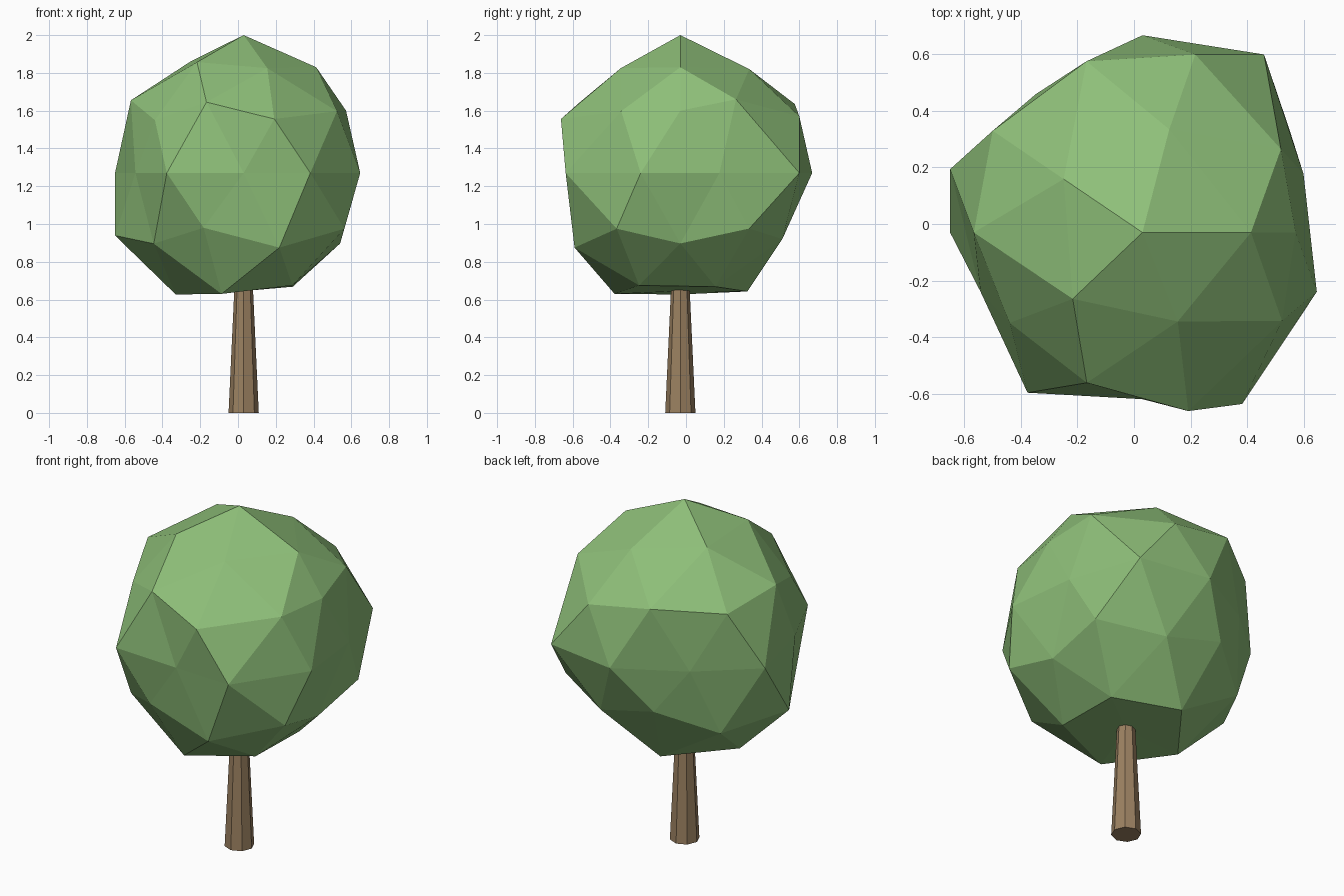
import bpy
from mathutils import Vector

CENTRE = Vector((0.03, -0.03, 1.27))


def finish(obj, name, color):
    obj.name = name
    mat = bpy.data.materials.new(name + "_material")
    mat.diffuse_color = (*color, 1)
    obj.data.materials.append(mat)


# Trunk: tapered octagonal post, its top buried in the crown
bpy.ops.mesh.primitive_cone_add(vertices=8, radius1=0.08, radius2=0.045,
                                depth=0.75, location=(CENTRE.x, CENTRE.y, 0.375))
finish(bpy.context.object, "trunk", (0.33, 0.22, 0.12))

# Crown: irregular icosphere, shaped ring by ring from top to bottom
tips = [(0.03, -0.03, 2.0), (0.03, -0.03, 0.645)]
upper_cap = [(0.155, -0.345, 1.825), (-0.217, -0.265, 1.857), (-0.249, 0.159, 1.862),
             (0.125, 0.335, 1.82), (0.414, -0.03, 1.83)]
upper_ring = [(0.192, -0.662, 1.556), (-0.44, -0.35, 1.55), (-0.50, 0.33, 1.60),
              (0.217, 0.60, 1.57), (0.572, -0.03, 1.60),
              (-0.167, -0.562, 1.645), (-0.567, -0.03, 1.655), (-0.168, 0.576, 1.635),
              (0.52, 0.265, 1.66), (0.524, -0.343, 1.597)]
equator = [(0.60, 0.177), (0.46, 0.60), (0.03, 0.668), (-0.347, 0.46), (-0.651, 0.194),
           (-0.543, -0.24), (-0.377, -0.597), (0.03, -0.62), (0.383, -0.637), (0.647, -0.24)]
lower_ring = [(0.541, -0.03, 0.897), (0.20, 0.51, 0.92), (-0.45, 0.32, 0.88),
              (-0.446, -0.36, 0.896), (0.219, -0.59, 0.875),
              (0.563, -0.367, 0.975), (-0.182, -0.56, 0.98), (-0.651, -0.03, 0.939),
              (-0.16, 0.53, 1.01), (0.55, 0.335, 0.976)]
lower_cap = [(0.288, -0.248, 0.675), (-0.087, -0.378, 0.63), (-0.33, -0.03, 0.627),
             (-0.06, 0.325, 0.643), (0.29, 0.156, 0.668)]
points = (tips + upper_cap + upper_ring + [(x, y, CENTRE.z) for x, y in equator]
          + lower_ring + lower_cap)
offsets = [Vector(p) - CENTRE for p in points]

bpy.ops.mesh.primitive_ico_sphere_add(subdivisions=2, radius=0.7, location=CENTRE)
crown = bpy.context.object
for v in crown.data.vertices:
    direction = v.co.normalized()
    v.co = max(offsets, key=lambda o: o.normalized().dot(direction))
finish(crown, "crown", (0.27, 0.52, 0.19))
